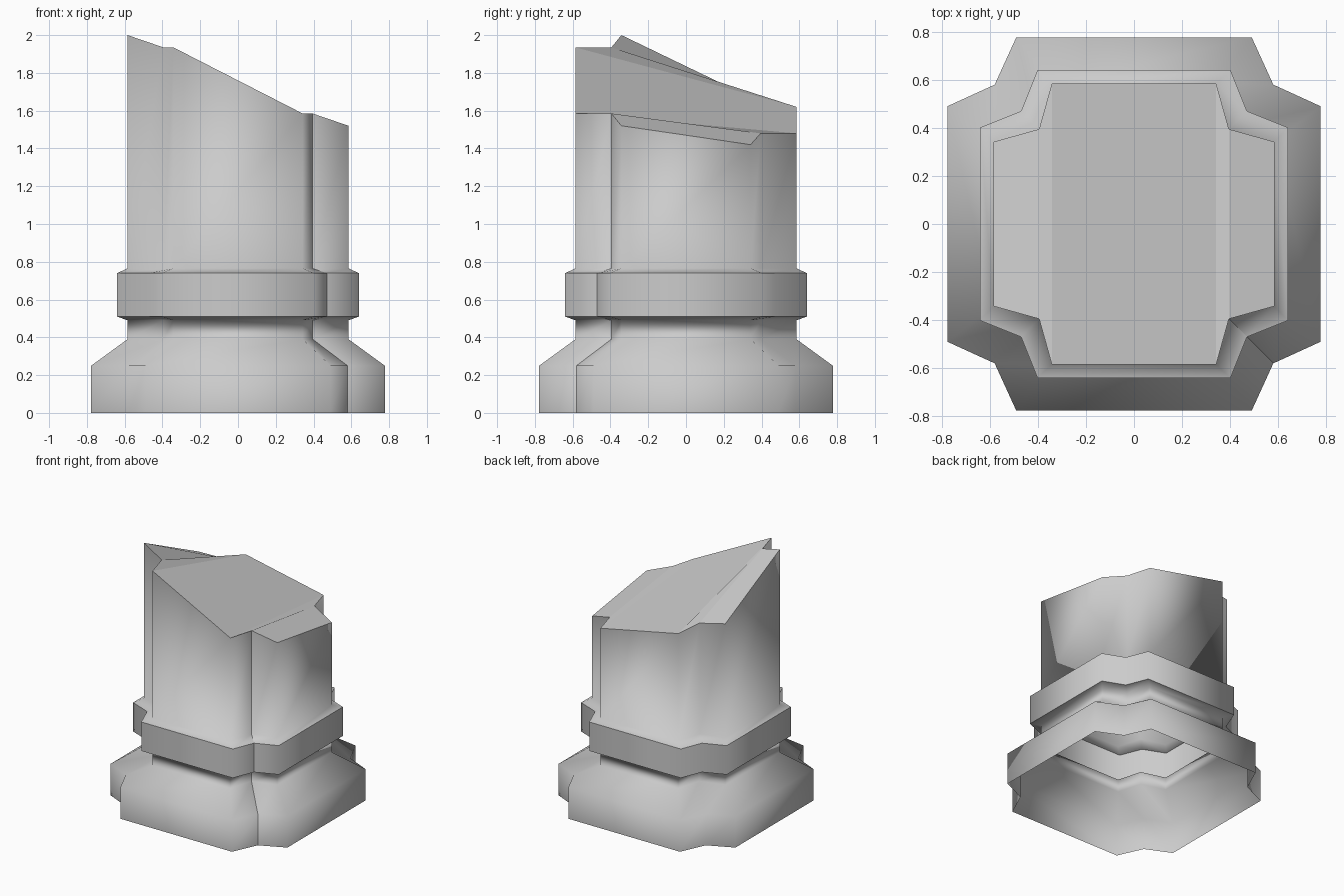
import bpy, bmesh

if "Cube" in bpy.data.objects:
    bpy.data.objects.remove(bpy.data.objects["Cube"])

# Cross-section levels: (z, half width, half flat length, notch corner)
SHAFT = (0.585, 0.342, 0.395)
BAND = (0.64, 0.402, 0.47)
BASE = (0.777, 0.49, 0.58)
LEVELS = [(0.0, BASE), (0.25, BASE), (0.39, SHAFT), (0.49, SHAFT),
          (0.51, BAND), (0.74, BAND), (0.765, SHAFT)]

# Slanted top heights, counter-clockwise from the front-left flat corner
TOP_Z = [1.935, 1.585, 1.585, 1.52, 1.42, 1.48,
         1.48, 1.62, 1.645, 1.67, 2.0, 1.935]


def outline(w, f, n):
    """Notched square: two flat ends per side, one inset corner between sides."""
    pts = []
    x0, y0 = -f, -w
    for side in [(1, 0), (0, 1), (-1, 0), (0, -1)]:
        c, s = side
        for px, py in [(-f, -w), (f, -w), (n, -n)]:
            pts.append((px * c - py * s, px * s + py * c))
    return pts


bm = bmesh.new()
rings = []
for z, section in LEVELS:
    rings.append([bm.verts.new((x, y, z)) for x, y in outline(*section)])
rings.append([bm.verts.new((x, y, z))
              for (x, y), z in zip(outline(*SHAFT), TOP_Z)])

# Side walls, open underneath
for low, high in zip(rings, rings[1:]):
    for i in range(12):
        j = (i + 1) % 12
        face = bm.faces.new((low[i], low[j], high[j], high[i]))
        face.smooth = True

# Slanted cap in strips running front to back
t = rings[-1]
for a, b, c, d in [(10, 11, 8, 9), (11, 0, 7, 8), (0, 1, 6, 7),
                   (1, 2, 5, 6), (2, 3, 4, 5)]:
    bm.faces.new((t[a], t[b], t[c], t[d]))


# Crisp edges at the collar rims, the cap and the front right notch
def sharpen(u, v):
    edge = bm.edges.get((u, v))
    if edge:
        edge.smooth = False


for ring in (rings[4], rings[5], rings[-1]):
    for i in range(12):
        sharpen(ring[i], ring[(i + 1) % 12])
for low, high in zip(rings, rings[1:]):
    sharpen(low[2], high[2])

mesh = bpy.data.meshes.new("broken_pillar")
bm.to_mesh(mesh)
bm.free()
pillar = bpy.data.objects.new("broken_pillar", mesh)
bpy.context.collection.objects.link(pillar)
